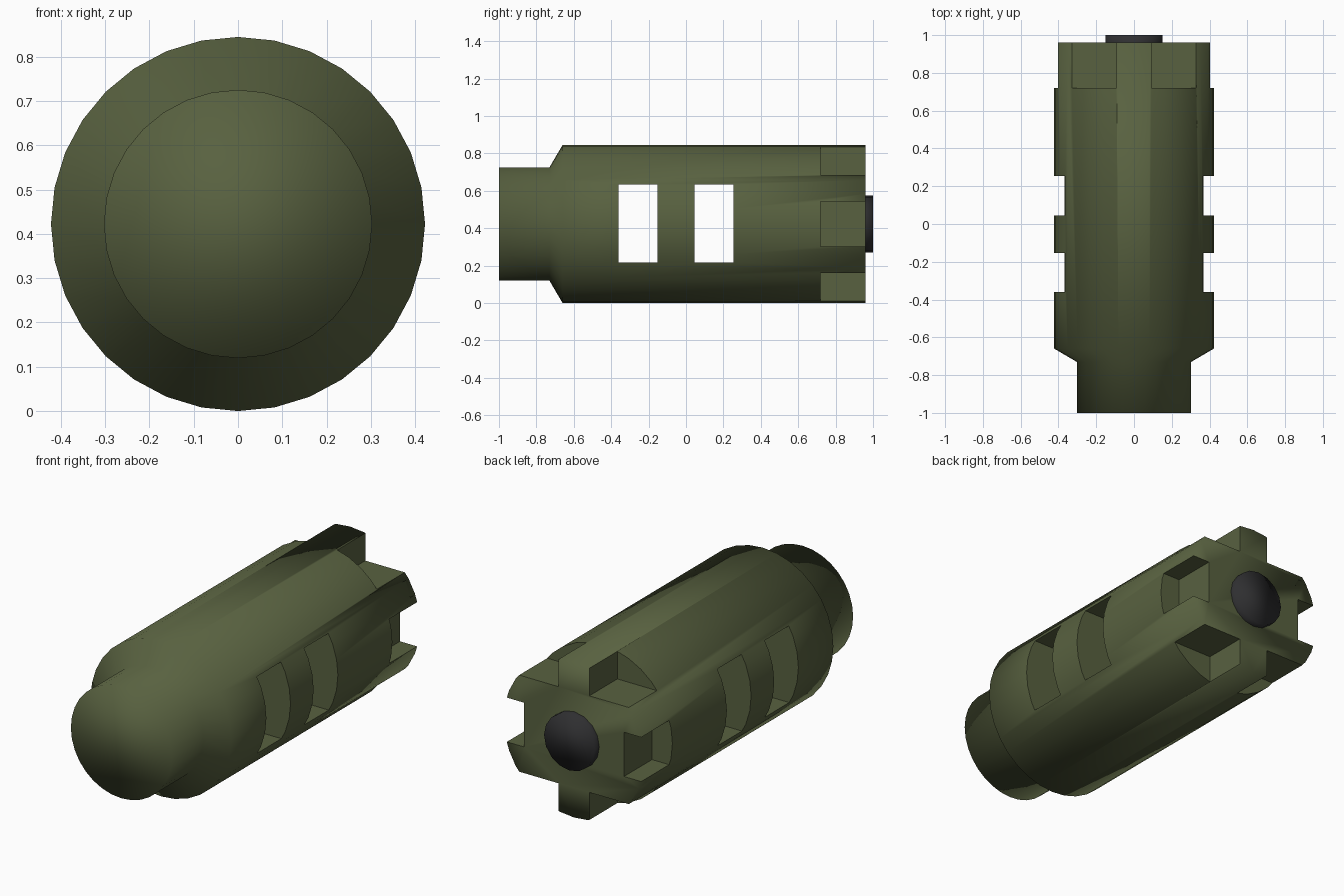
import bpy, bmesh, math

if "Cube" in bpy.data.objects:
    bpy.data.objects.remove(bpy.data.objects["Cube"])

CZ = 0.4225  # height of the long axis


def material(name, rgb):
    m = bpy.data.materials.new(name)
    m.diffuse_color = (*rgb, 1)
    m.use_nodes = True
    m.node_tree.nodes["Principled BSDF"].inputs["Base Color"].default_value = m.diffuse_color
    return m


def finish(name, bm, mat, smooth):
    bmesh.ops.recalc_face_normals(bm, faces=bm.faces)
    for f in bm.faces:
        f.smooth = smooth
    me = bpy.data.meshes.new(name)
    bm.to_mesh(me)
    bm.free()
    me.materials.append(mat)
    ob = bpy.data.objects.new(name, me)
    bpy.context.collection.objects.link(ob)
    return ob


def turned(name, profile, sides, mat):
    """Closed round part along y from (y, radius) pairs."""
    bm = bmesh.new()
    rings = []
    for y, r in profile:
        angles = [2 * math.pi * i / sides for i in range(sides)]
        rings.append([bm.verts.new((r * math.sin(a), y, CZ + r * math.cos(a))) for a in angles])
    for a, b in zip(rings, rings[1:]):
        for i in range(sides):
            j = (i + 1) % sides
            bm.faces.new((a[i], a[j], b[j], b[i]))
    bm.faces.new(rings[0])
    bm.faces.new(rings[-1])
    return finish(name, bm, mat, True)


def add_box(bm, x0, x1, y0, y1, z0, z1):
    vs = bmesh.ops.create_cube(bm, size=1)["verts"]
    for v in vs:
        v.co = (x1 if v.co.x > 0 else x0,
                y1 if v.co.y > 0 else y0,
                CZ + (z1 if v.co.z > 0 else z0))


olive = material("olive green", (0.098, 0.12, 0.051))
black = material("soft black", (0.028, 0.028, 0.030))

# Body: narrow collar, short cone, long barrel
body = turned("muzzle_body",
              [(-1, 0.303), (-0.73, 0.303), (-0.66, 0.4225), (0.96, 0.4225)], 32, olive)

# Cutters: two through ports, four corner notches and two side notches
bm = bmesh.new()
for y0, y1 in ((-0.36, -0.153), (0.045, 0.253)):
    add_box(bm, -0.6, 0.6, y0, y1, -0.205, 0.21)
for sx in (-1, 1):
    xs = sorted((sx * 0.3, sx * 0.6))
    add_box(bm, *xs, 0.72, 1.1, -0.12, 0.12)
    for sz in (-1, 1):
        xs = sorted((sx * 0.092, sx * 0.6))
        zs = sorted((sz * 0.262, sz * 0.6))
        add_box(bm, *xs, 0.72, 1.1, *zs)
cutter = finish("port_cutter", bm, olive, False)
cutter.hide_render = True

mod = body.modifiers.new("ports", "BOOLEAN")
mod.operation = "DIFFERENCE"
mod.solver = "EXACT"
mod.object = cutter
bpy.context.view_layer.objects.active = body
bpy.ops.object.modifier_apply(modifier="ports")
bpy.data.objects.remove(cutter)

# Bore plug at the rear
turned("bore_plug", [(0.9, 0.152), (1.0, 0.152)], 16, black)
